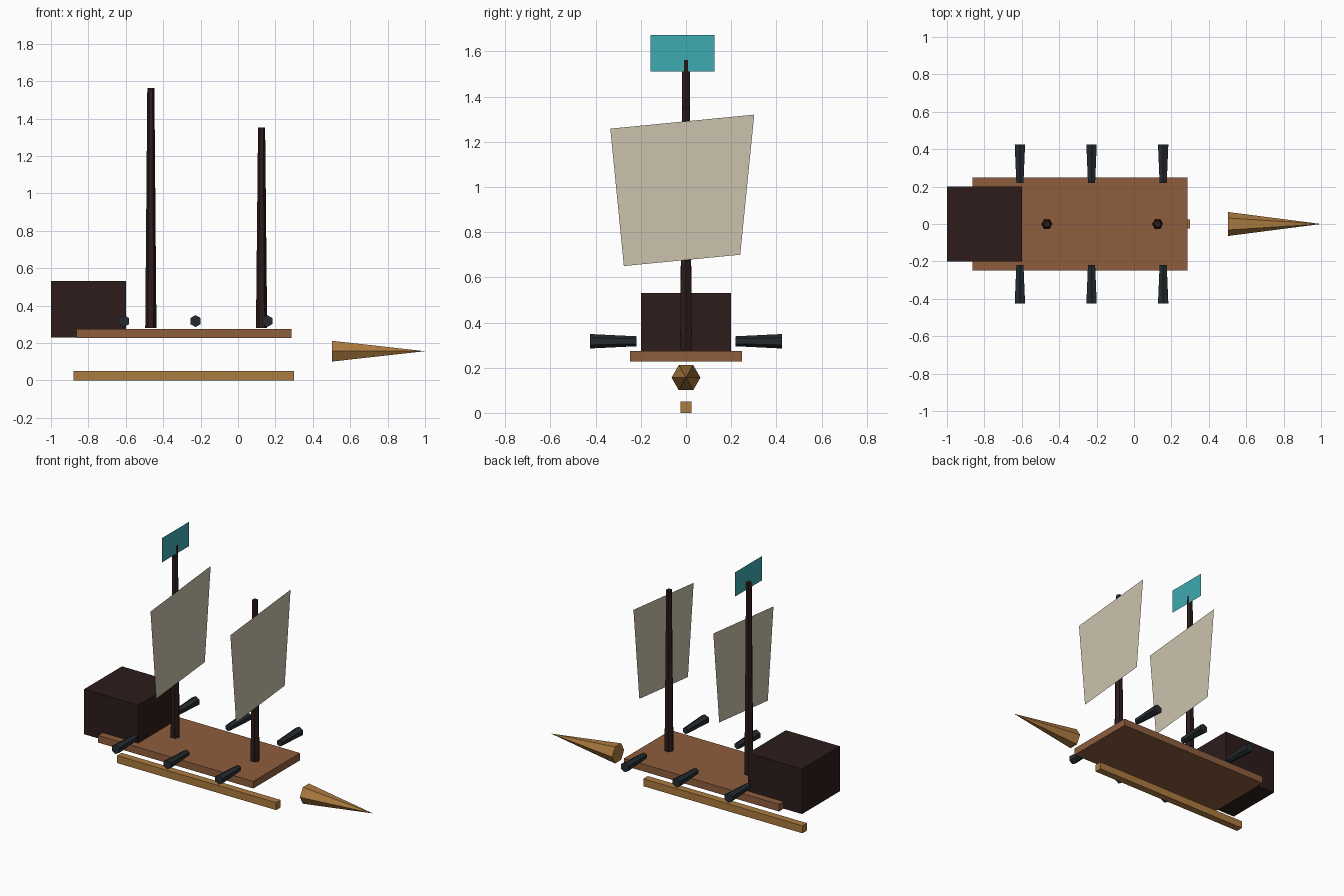
import bpy, math
from mathutils import Vector

if "Cube" in bpy.data.objects:
    bpy.data.objects.remove(bpy.data.objects["Cube"])


def material(name, rgb):
    # 0-255 display colour to linear
    m = bpy.data.materials.new(name)
    m.diffuse_color = [(c / 255) ** 2.2 for c in rgb] + [1]
    m.use_nodes = True
    m.node_tree.nodes["Principled BSDF"].inputs["Base Color"].default_value = m.diffuse_color
    return m


PLANK = material("plank", (140, 94, 64))
DARK = material("dark_wood", (48, 34, 32))
LIGHT = material("light_wood", (170, 122, 66))
IRON = material("iron", (42, 47, 51))
CANVAS = material("canvas", (202, 193, 172))
TEAL = material("teal", (64, 170, 176))


def box(name, lo, hi, mat):
    lo, hi = Vector(lo), Vector(hi)
    bpy.ops.mesh.primitive_cube_add(size=1, location=(lo + hi) / 2)
    ob = bpy.context.object
    ob.name = name
    ob.scale = hi - lo
    bpy.ops.object.transform_apply(location=False, rotation=False, scale=True)
    ob.data.materials.append(mat)


def taper(name, a, b, r1, r2, rot, mat):
    # six-sided tapered bar from a to b
    a, b = Vector(a), Vector(b)
    bpy.ops.mesh.primitive_cone_add(vertices=6, radius1=r1, radius2=r2, depth=(b - a).length,
                                    location=(a + b) / 2, rotation=rot)
    ob = bpy.context.object
    ob.name = name
    ob.data.materials.append(mat)


def sheet(name, x, outline, mat):
    # flat cloth in a plane of constant x
    me = bpy.data.meshes.new(name)
    me.from_pydata([(x, y, z) for y, z in outline], [], [(0, 1, 2, 3)])
    me.materials.append(mat)
    bpy.context.collection.objects.link(bpy.data.objects.new(name, me))


# Hull parts
box("keel", (-0.88, -0.024, 0), (0.30, 0.024, 0.05), LIGHT)
box("deck", (-0.863, -0.248, 0.227), (0.287, 0.248, 0.275), PLANK)
box("stern_cabin", (-1.0, -0.2, 0.228), (-0.6, 0.2, 0.53), DARK)
taper("bowsprit", (0.503, 0, 0.156), (1.0, 0, 0.156), 0.064, 0, (0, math.pi / 2, 0), LIGHT)

# Masts with one square sail each
SAIL = [(-0.275, 0.65), (0.24, 0.70), (0.302, 1.32), (-0.335, 1.258)]
for label, x, top in (("main", -0.466, 1.562), ("fore", 0.126, 1.353)):
    taper(label + "_mast", (x, 0, 0.28), (x, 0, top), 0.03, 0.019, (0, 0, math.pi / 6), DARK)
    sheet(label + "_sail", x + 0.052, SAIL, CANVAS)

# Flag
sheet("flag", -0.452, [(-0.158, 1.51), (0.127, 1.51), (0.127, 1.673), (-0.158, 1.673)], TEAL)

# Cannons along both sides, wider at the muzzle
for i, x in enumerate((-0.61, -0.227, 0.156)):
    for label, s in (("left", 1), ("right", -1)):
        taper(f"cannon_{label}_{i + 1}", (x, s * 0.218, 0.317), (x, s * 0.425, 0.317),
              0.022, 0.032, (-s * math.pi / 2, 0, 0), IRON)
